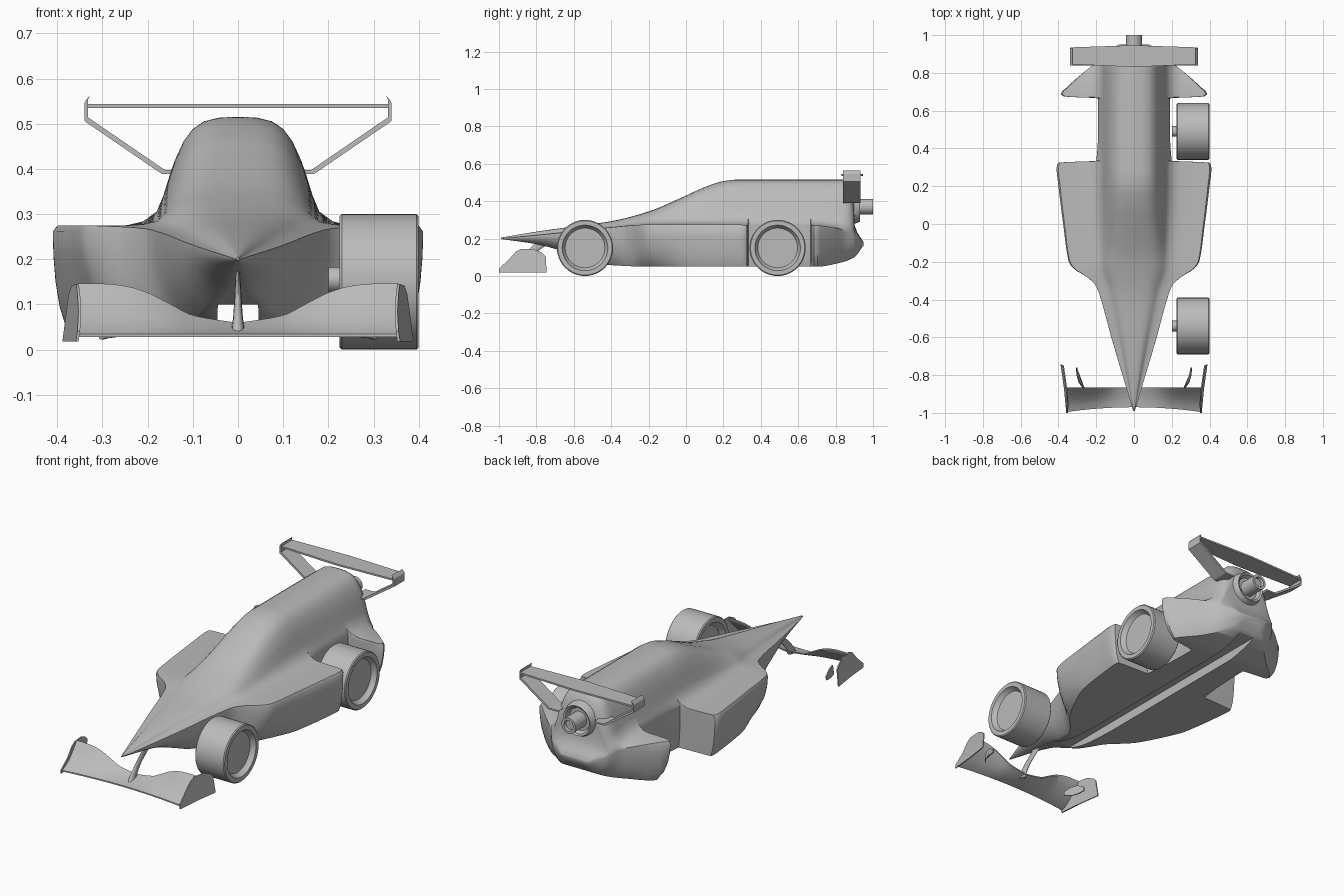
import bpy, bmesh, math

if "Cube" in bpy.data.objects:
    bpy.data.objects.remove(bpy.data.objects["Cube"])

grey = bpy.data.materials.new("plain_grey")
grey.use_nodes = True
grey.diffuse_color = (0.5, 0.5, 0.5, 1)
for node in grey.node_tree.nodes:
    if node.type == 'BSDF_PRINCIPLED':
        node.inputs["Base Color"].default_value = (0.5, 0.5, 0.5, 1)


def loft(name, rings, angle=40):
    """Skin a row of closed rings and cap both ends."""
    bm = bmesh.new()
    rows = [[bm.verts.new(p) for p in ring] for ring in rings]
    n = len(rows[0])
    for a, b in zip(rows, rows[1:]):
        for i in range(n):
            j = (i + 1) % n
            bm.faces.new((a[i], a[j], b[j], b[i]))
    bm.faces.new(rows[0])
    bm.faces.new(rows[-1])
    bmesh.ops.remove_doubles(bm, verts=bm.verts, dist=0.00005)
    bmesh.ops.recalc_face_normals(bm, faces=bm.faces)
    mesh = bpy.data.meshes.new(name)
    bm.to_mesh(mesh)
    bm.free()
    mesh.materials.append(grey)
    obj = bpy.data.objects.new(name, mesh)
    bpy.context.collection.objects.link(obj)
    bpy.ops.object.select_all(action='DESELECT')
    obj.select_set(True)
    bpy.context.view_layer.objects.active = obj
    bpy.ops.object.shade_smooth_by_angle(angle=math.radians(angle))
    return obj


def lerp(a, b, t):
    return a + (b - a) * t


def curve(*pts):
    """Smooth monotone curve through (position, value) points."""
    d = [(b[1] - a[1]) / (b[0] - a[0]) for a, b in zip(pts, pts[1:])]
    m = [d[0]] + [2*a*b/(a + b) if a*b > 0 else 0 for a, b in zip(d, d[1:])] + [d[-1]]

    def value(x):
        x = min(max(x, pts[0][0]), pts[-1][0])
        i = 0
        while i < len(d) - 1 and x > pts[i + 1][0]:
            i += 1
        h = pts[i + 1][0] - pts[i][0]
        t = (x - pts[i][0]) / h
        s = t * t * (3 - 2 * t)
        return (lerp(pts[i][1], pts[i + 1][1], s)
                + h * t * (1 - t) * ((1 - t) * m[i] - t * m[i + 1]))
    return value


# Body: outline curves along the length
top = curve((-.99, .205), (-.8, .237), (-.6, .265), (-.4, .293), (-.2, .345), (0, .43),
            (.1, .475), (.2, .507), (.27, .515), (.84, .515), (.87, .5), (.895, .45),
            (.902, .27), (.95, .18))
width = curve((-.99, .004), (-.6, .12), (-.4, .175), (-.33, .2), (-.28, .25), (-.24, .315),
              (-.2, .345), (0, .375), (.2, .4), (.3, .41), (.325, .4), (.335, .2), (.5, .19),
              (.665, .19), (.675, .37), (.69, .39), (.72, .36), (.8, .27), (.85, .21),
              (.9, .17), (.95, .08))
dome = curve((-.99, .004), (-.35, .19), (-.2, .25), (.84, .25), (.95, .2))
edge = curve((-.99, .2), (-.7, .228), (-.4, .26), (-.2, .275), (.67, .272), (.85, .245), (.95, .175))
floor = curve((-.99, .198), (-.8, .17), (-.7, .145), (-.6, .11), (-.5, .075), (-.4, .058),
              (-.2, .05), (.7, .05), (.82, .07), (.9, .1), (.95, .165))
base = curve((-.99, .003), (-.7, .02), (-.55, .06), (-.4, .1), (-.25, .22), (-.1, .3), (0, .34),
             (.2, .37), (.31, .38), (.325, .375), (.335, .19), (.665, .17), (.69, .32),
             (.8, .21), (.95, .05))
DOME = [(0, 1), (.16, .995), (.3, .96), (.4, .89), (.48, .78), (.56, .6), (.6, .48),
        (.66, .28), (.72, .13), (.84, .04), (1, 0)]
SIDE = [(.06, 0), (.3, .05), (.55, .2), (.8, .5), (.95, .85), (1, 1)]


def body_ring(y):
    w, d, e, f, b, t = (c(y) for c in (width, dome, edge, floor, base, top))
    d = min(d, w) if y < -.2 else d
    half = [(min(d * p, w), lerp(e, t, h)) for p, h in DOME]
    x = half[-1][0]
    half += [(lerp(x, w, .5), e), (lerp(x, w, .94), e)]
    half += [(lerp(w, b, q), lerp(e, f, h)) for h, q in SIDE]
    # open channel along the underside
    c = min(.045, b * .8)
    half += [(c, f), (c, max(f, .1)), (0, max(f, .1))]
    full = half + [(-x, z) for x, z in reversed(half[1:-1])]
    return [(x, y, z) for x, z in full]


stations = [lerp(-.99, .95, i / 110) for i in range(111)]
stations += [.325, .328, .332, .335, .665, .668, .672, .675, .898, .902]
loft("body", [body_ring(y) for y in sorted(stations)])


def turned(name, profile, centre, axis, n=48):
    """Round part from (position, radius) pairs along x or y."""
    rings = []
    for pos, r in profile:
        ring = []
        for i in range(n):
            a = math.tau * i / n
            u, z = centre[0] + r * math.cos(a), centre[1] + r * math.sin(a)
            ring.append((pos, u, z) if axis == 'x' else (u, pos, z))
        rings.append(ring)
    return loft(name, rings, 30)


# Wheels and axle stubs, fitted on the left side only
WHEEL = [(.25, .1), (.235, .115), (.225, .122), (.225, .145), (.23, .15), (.395, .15),
         (.4, .145), (.4, .122), (.388, .116), (.375, .106)]
for label, y in (("front", -.54), ("rear", .49)):
    turned(label + "_wheel", WHEEL, (y, .15), 'x')
    turned(label + "_axle", [(.2, .028), (.26, .028)], (y, .155), 'x', 24)

# Tail collar with recessed exhaust
turned("exhaust", [(.84, .1), (.91, .088), (.93, .08), (.925, .07), (.905, .06), (.905, .042),
                   (1, .042), (1, .028), (.985, .025)], (0, .37), 'y')

# Front wing: curved blade, low in the middle
trail = curve((0, .058), (.1, .075), (.15, .1), (.2, .125), (.25, .14), (.3, .145), (.36, .145))


def wing_ring(x):
    a = abs(x)
    front, back, high = -.97 - .2 * a * a, -.865, trail(a)
    line = [(lerp(front, back, t), lerp(.028, high - .006, t ** 1.5)) for t in (0, .25, .5, .75, 1)]
    upper = [(y, z + .007) for y, z in reversed(line)]
    return [(x, y, z) for y, z in line + upper]


loft("front_wing", [wing_ring(lerp(-.355, .355, i / 40)) for i in range(41)])


def plate(name, outline, bend, side, thick=.006):
    loft(name, [[(side * (bend(y) + .15 * max(0, .09 - z) + o), y, z) for y, z in outline]
                for o in (0, thick)], 30)


END = [(-1, .018), (-1, .04), (-.95, .085), (-.91, .13), (-.88, .145), (-.81, .142),
       (-.77, .125), (-.75, .105), (-.745, .018), (-.87, .018)]
VANE = [(-.87, .028), (-.87, .05), (-.84, .07), (-.8, .068), (-.76, .045), (-.76, .025),
        (-.8, .022), (-.84, .025)]
end_bend = curve((-1, .342), (-.87, .354), (-.745, .372))
vane_bend = curve((-.87, .255), (-.84, .278), (-.8, .288), (-.76, .292))
for label, s in (("left", 1), ("right", -1)):
    plate(label + "_front_endplate", END, end_bend, s)
    plate(label + "_front_vane", VANE, vane_bend, s)
    # Rear wing endplate folding into its bent support
    path = [(.33, .56), (.336, .55), (.336, .51), (.165, .393), (.11, .393)]
    loft(label + "_rear_support",
         [[(s * (x + o), y, z - o) for o, y in ((-.004, .84), (.004, .84), (.004, .932), (-.004, .932))]
          for x, z in path], 20)

# Strut between nose and front wing
loft("nose_strut", [[(w * math.cos(a), y + l * math.sin(a), z)
                     for a in (math.tau * i / 12 for i in range(12))]
                    for z, y, w, l in ((.04, -.9, .015, .03), (.07, -.885, .011, .027),
                                       (.11, -.85, .008, .026), (.15, -.8, .006, .032),
                                       (.19, -.75, .005, .045))], 60)

# Rear wing blade, slightly swept to the ends
loft("rear_wing", [[(x, f, .535), (x, b, .535), (x, b, .544), (x, f, .544)]
                   for x, f, b in ((-.335, .846, .935), (0, .831, .946), (.335, .846, .935))], 30)
